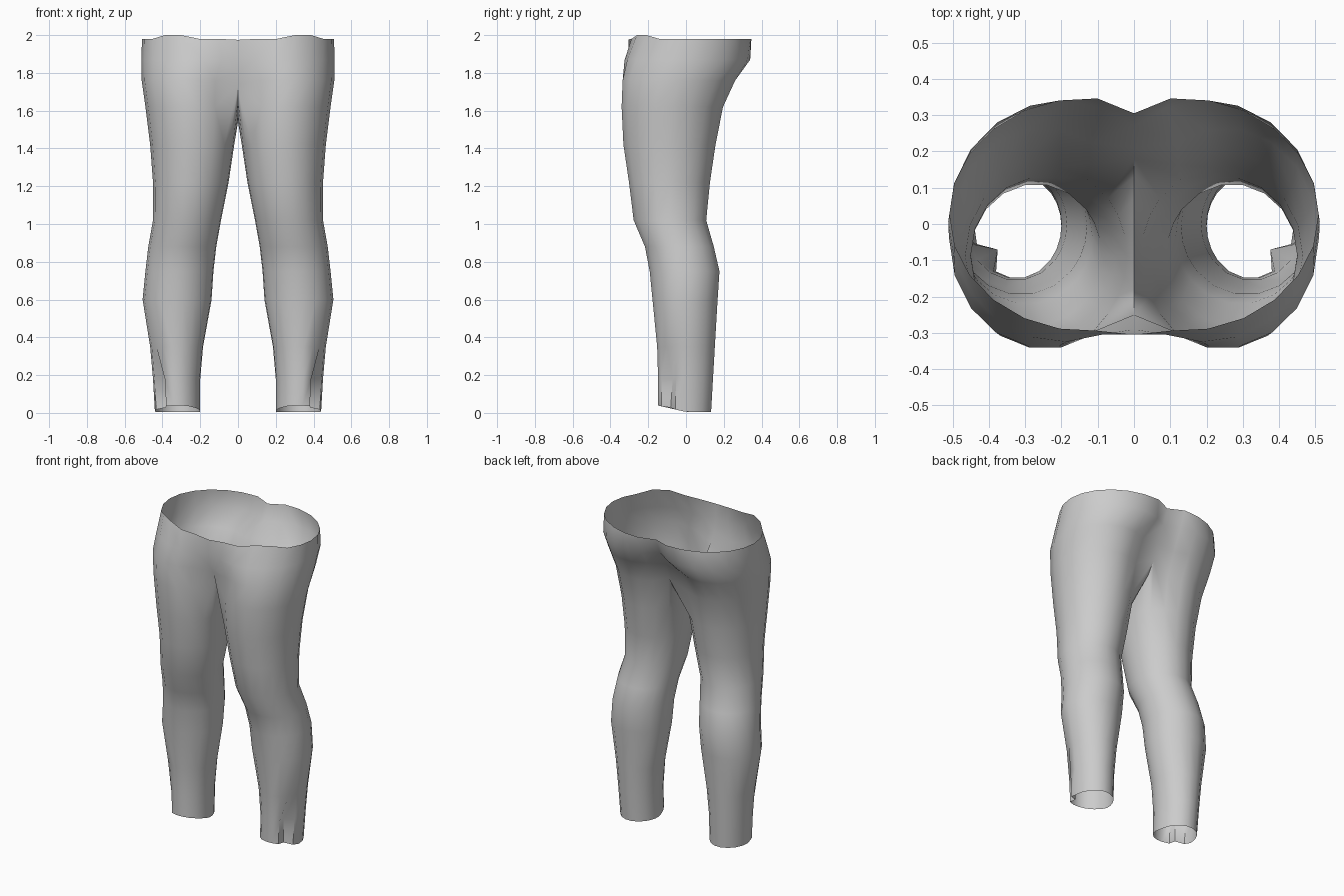
import bpy
import bmesh
from math import sin, cos, asin, radians, pi

cube = bpy.data.objects.get("Cube")
if cube:
    bpy.data.objects.remove(cube)

OUTER = 15   # points from the front seam round the outside to the back seam
INNER = 5    # points along the inside of the leg

# leg sections: height, inner x, outer x, front y, back y
LEG = [
    (0.01, 0.20, 0.44, -0.15, 0.135),
    (0.18, 0.20, 0.45, -0.15, 0.145),
    (0.35, 0.185, 0.465, -0.155, 0.155),
    (0.60, 0.14, 0.505, -0.18, 0.17),
    (0.75, 0.13, 0.49, -0.195, 0.18),
    (0.88, 0.115, 0.475, -0.22, 0.15),
    (1.02, 0.09, 0.45, -0.28, 0.11),
    (1.22, 0.05, 0.45, -0.305, 0.13),
    (1.42, 0.02, 0.465, -0.335, 0.16),
    (1.62, 0.00, 0.49, -0.345, 0.20),
]
# hip sections: the same, then front seam (y, z) and back seam (y, z)
HIP = [
    (1.76, -0.01, 0.51, -0.34, 0.265, (-0.29, 1.80), (0.21, 1.78)),
    (1.87, -0.12, 0.512, -0.325, 0.34, (-0.305, 1.89), (0.27, 1.88)),
    (1.98, -0.25, 0.508, -0.295, 0.347, (-0.305, 1.975), (0.305, 1.975)),
]
# crotch seam (y, z) from back to front
CROTCH = [(0.18, 1.68), (0.13, 1.60), (0.07, 1.55), (-0.02, 1.54),
          (-0.10, 1.58), (-0.18, 1.65), (-0.25, 1.74)]


def section(z, xi, xo, yf, yb, whole):
    """Points of one section; a whole ring for a leg, an open arc for the hip."""
    cx, rx = (xi + xo) / 2, (xo - xi) / 2
    cy, ry = (yf + yb) / 2, (yb - yf) / 2
    a0 = radians(50) if whole else min(radians(50), asin(min(1, cx / rx)))
    step = (pi + 2 * a0) / (OUTER - 1)
    angles = [-a0 + k * step for k in range(OUTER)]
    if whole:
        gap = (pi - 2 * a0) / (INNER + 1)
        angles += [pi + a0 + k * gap for k in range(1, INNER + 1)]
    return [[max(0.0, cx + rx * sin(a)), cy - ry * cos(a), z] for a in angles]


rings = [section(*s, True) for s in LEG]

# hem: higher in front, with a pressed-in pleat at the outer front
for p in rings[0]:
    p[2] = 0.005 + max(0, -p[1]) * 0.23
for ring, depth in ((rings[0], 0.03), (rings[1], 0.045)):
    ring[5][0] -= depth
    ring[5][1] += depth * 0.6

# the last leg ring meets the centre line along the crotch
top = rings[-1]
for k, (y, z) in zip([*range(OUTER - 1, OUTER + INNER), 0], CROTCH):
    top[k] = [0, y, z]

# hip arcs are open on the centre line
for *s, front, back in HIP:
    arc = section(*s, False)
    arc[0], arc[-1] = [0, *front], [0, *back]
    rings.append(arc)
for k in (3, 4):
    rings[-1][k][2] = 2.0   # raised waist edge

# left half of the trousers
bm = bmesh.new()
loops = [[bm.verts.new(p) for p in ring] for ring in rings]
for low, high in zip(loops, loops[1:]):
    closed = len(high) > OUTER
    count = len(high) if closed else OUTER - 1
    for k in range(count):
        n = (k + 1) % len(low)
        bm.faces.new((low[k], low[n], high[n], high[k]))

# right half
half = bm.verts[:] + bm.edges[:] + bm.faces[:]
copy = bmesh.ops.duplicate(bm, geom=half)["geom"]
for v in (g for g in copy if isinstance(g, bmesh.types.BMVert)):
    v.co.x *= -1
bmesh.ops.reverse_faces(bm, faces=[g for g in copy if isinstance(g, bmesh.types.BMFace)])
bmesh.ops.remove_doubles(bm, verts=bm.verts[:], dist=0.0005)

mesh = bpy.data.meshes.new("trousers")
bm.to_mesh(mesh)
bm.free()
trousers = bpy.data.objects.new("trousers", mesh)
bpy.context.collection.objects.link(trousers)

# cloth colour
cloth = bpy.data.materials.new("grey cloth")
cloth.use_nodes = True
colour = (0.6, 0.6, 0.6, 1)
cloth.diffuse_color = colour
cloth.node_tree.nodes["Principled BSDF"].inputs["Base Color"].default_value = colour
mesh.materials.append(cloth)

bpy.context.view_layer.objects.active = trousers
trousers.select_set(True)
bpy.ops.object.shade_smooth_by_angle(angle=radians(60))
